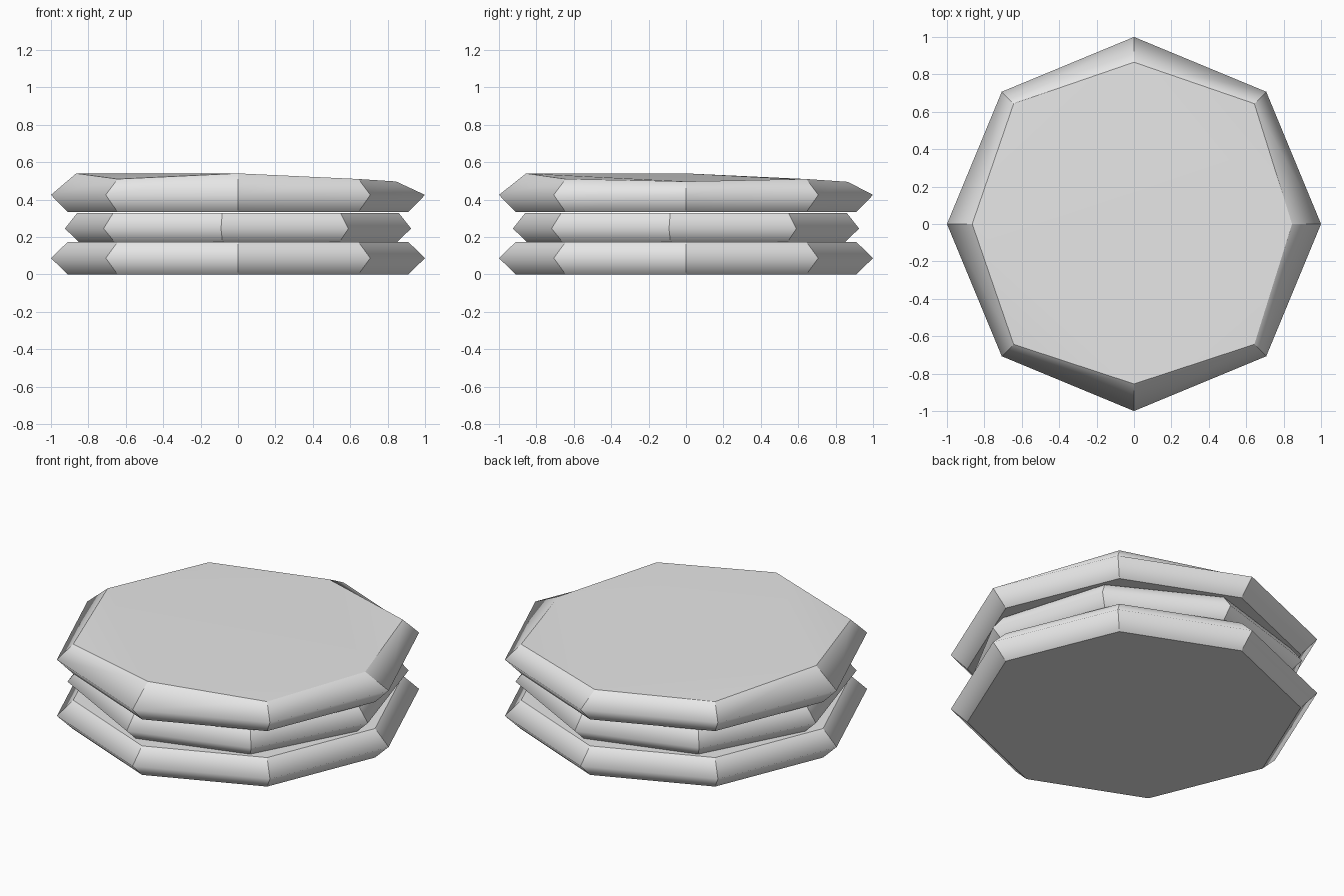
import bpy, bmesh
from math import cos, sin, radians

SIDES = 8

old = bpy.data.objects.get("Cube")
if old:
    bpy.data.objects.remove(old, do_unlink=True)

grey = bpy.data.materials.new("light_grey")
grey.use_nodes = True
grey.diffuse_color = (0.8, 0.8, 0.8, 1)
grey.node_tree.nodes["Principled BSDF"].inputs["Base Color"].default_value = (0.8, 0.8, 0.8, 1)


def slab(name, profile, turn=0.0, warp=None):
    """Octagonal slab with a pointed rim; profile is (radius, height) rings."""
    bm = bmesh.new()
    rings = []
    for r, z in profile:
        rings.append([bm.verts.new((r * cos(radians(45 * k + turn)),
                                    r * sin(radians(45 * k + turn)), z))
                      for k in range(SIDES)])
    # Uneven top rim
    if warp:
        for v, (r, z) in zip(rings[-1], warp):
            v.co.x *= r / profile[-1][0]
            v.co.y *= r / profile[-1][0]
            v.co.z = z
    # Rim faces
    for low, high in zip(rings, rings[1:]):
        for k in range(SIDES):
            n = (k + 1) % SIDES
            bm.faces.new((low[k], low[n], high[n], high[k]))
    bm.faces.new(rings[0][::-1])
    top = rings[-1]
    # Top cap: a central square with four corner triangles when warped
    if warp:
        bm.faces.new(top[::2])
        for k in range(0, SIDES, 2):
            bm.faces.new((top[k], top[k + 1], top[(k + 2) % SIDES]))
    else:
        bm.faces.new(top)
    # Smooth across the rim, sharp at corners and cap borders
    for f in bm.faces:
        f.smooth = True
    middle = set(rings[1])
    caps = set(rings[0]) | set(top)
    for e in bm.edges:
        a, b = e.verts
        corner = (a in middle) != (b in middle)
        border = a in caps and b in caps and any(len(f.verts) == 4 and
                 any(v in middle for v in f.verts) for f in e.link_faces)
        e.smooth = not (corner or border)
    mesh = bpy.data.meshes.new(name)
    bm.to_mesh(mesh)
    bm.free()
    mesh.materials.append(grey)
    obj = bpy.data.objects.new(name, mesh)
    bpy.context.collection.objects.link(obj)
    return obj


# Lower slab, twisted filling and tilted upper slab
slab("lower_slab", [(0.91, 0.0), (1.0, 0.087), (0.91, 0.174)])
slab("middle_filling", [(0.855, 0.174), (0.93, 0.245), (0.865, 0.327)], turn=-5.6)
diagonal = (0.91, 0.51)
slab("upper_slab", [(0.91, 0.333), (1.0, 0.425), (0.91, 0.51)],
     warp=[(0.845, 0.497), diagonal, (0.865, 0.495), diagonal,
           (0.865, 0.54), diagonal, (0.855, 0.54), diagonal])
